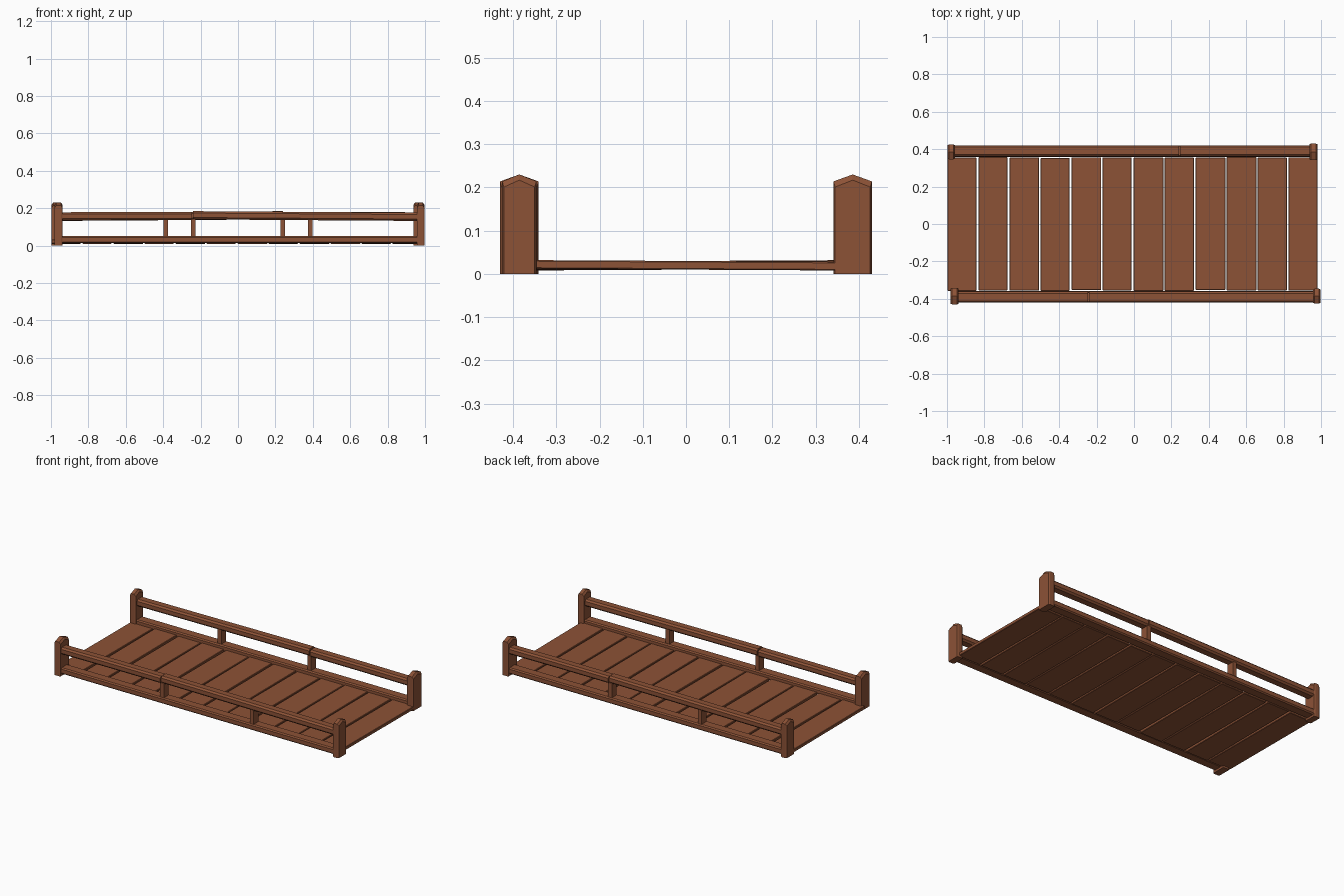
import bpy, bmesh, math, random
from mathutils import Matrix

if "Cube" in bpy.data.objects:
    bpy.data.objects.remove(bpy.data.objects["Cube"])

random.seed(4)
wood = bpy.data.materials.new("brown wood")
wood.diffuse_color = (0.265, 0.085, 0.037, 1)
wood.use_nodes = True
wood.node_tree.nodes["Principled BSDF"].inputs["Base Color"].default_value = wood.diffuse_color


def finish(name, bm, bevel=0.0, turned=False):
    # turned = rotate half a turn for the back side
    if turned:
        bmesh.ops.rotate(bm, verts=bm.verts, matrix=Matrix.Rotation(math.pi, 3, 'Z'))
    if bevel:
        bmesh.ops.bevel(bm, geom=bm.edges[:], offset=bevel, segments=1, affect='EDGES')
    bmesh.ops.recalc_face_normals(bm, faces=bm.faces[:])
    me = bpy.data.meshes.new(name)
    bm.to_mesh(me)
    bm.free()
    ob = bpy.data.objects.new(name, me)
    bpy.context.collection.objects.link(ob)
    me.materials.append(wood)
    return ob


def loft(sections):
    # join matching rings of points and cap the ends
    bm = bmesh.new()
    rings = [[bm.verts.new(p) for p in s] for s in sections]
    n = len(rings[0])
    for a, b in zip(rings, rings[1:]):
        for i in range(n):
            bm.faces.new((a[i], a[(i + 1) % n], b[(i + 1) % n], b[i]))
    bm.faces.new(rings[0])
    bm.faces.new(rings[-1])
    return bm


def box(x0, x1, y0, y1, z0, z1):
    ring = lambda x: [(x, y0, z0), (x, y1, z0), (x, y1, z1), (x, y0, z1)]
    return loft([ring(x0), ring(x1)])


def chamfered(x, y0, y1, z0, z1, c):
    return [(x, y0 + c, z0), (x, y1 - c, z0), (x, y1, z0 + c), (x, y1, z1 - c),
            (x, y1 - c, z1), (x, y0 + c, z1), (x, y0, z1 - c), (x, y0, z0 + c)]


def post(name, x0, x1, y0, y1, turned):
    # peaked post with sloping top
    ym, h, i = (y0 + y1) / 2, 0.214, 0.004
    def ring(x, k, dz):
        return [(x, y0 + k, 0), (x, y1 - k, 0), (x, y1 - k, h - dz),
                (x, ym, 0.23 - dz), (x, y0 + k, h - dz)]
    c = 0.009
    finish(name, loft([ring(x0, i, 0.013), ring(x0 + c, 0, 0),
                       ring(x1 - c, 0, 0), ring(x1, i, 0.013)]), 0, turned)


# Deck planks
for k in range(12):
    x = -0.996 + k * 0.1657
    t = lambda: random.uniform(-0.003, 0.003)
    bm = box(x, x + 0.156 + t(), -0.355 + t(), 0.355 + t(), 0.010, 0.030)
    tilt = random.uniform(-0.006, 0.006)
    for v in bm.verts:
        v.co.z += tilt * v.co.y
    finish(f"deck_plank_{k + 1}", bm, 0.0025)

# Side railings: the back one is the front one turned half way round
for side, turned in (("front", False), ("back", True)):
    post(f"{side}_corner_post_a", -0.981, -0.937, -0.43, -0.341, turned)
    post(f"{side}_corner_post_b", 0.957, 0.997, -0.425, -0.346, turned)

    # Bottom beam
    finish(f"{side}_bottom_beam",
           loft([chamfered(x, -0.421, -0.357, 0.013, 0.051, 0.007) for x in (-0.95, 0.97)]),
           0, turned)

    # Slightly bowed top rail in two lengths
    for part, path in (("short", ((-0.95, 0.178), (-0.6, 0.18), (-0.247, 0.18))),
                       ("long", ((-0.241, 0.184), (0.1, 0.182), (0.5, 0.179), (0.97, 0.176)))):
        finish(f"{side}_top_rail_{part}",
               loft([chamfered(x, -0.421, -0.362, z - 0.044, z, 0.010) for x, z in path]),
               0, turned)

    # Small uprights between beam and rail
    for n, x in enumerate((-0.239, 0.386)):
        finish(f"{side}_upright_{n + 1}",
               box(x - 0.013, x + 0.013, -0.415, -0.367, 0.045, 0.142), 0, turned)
